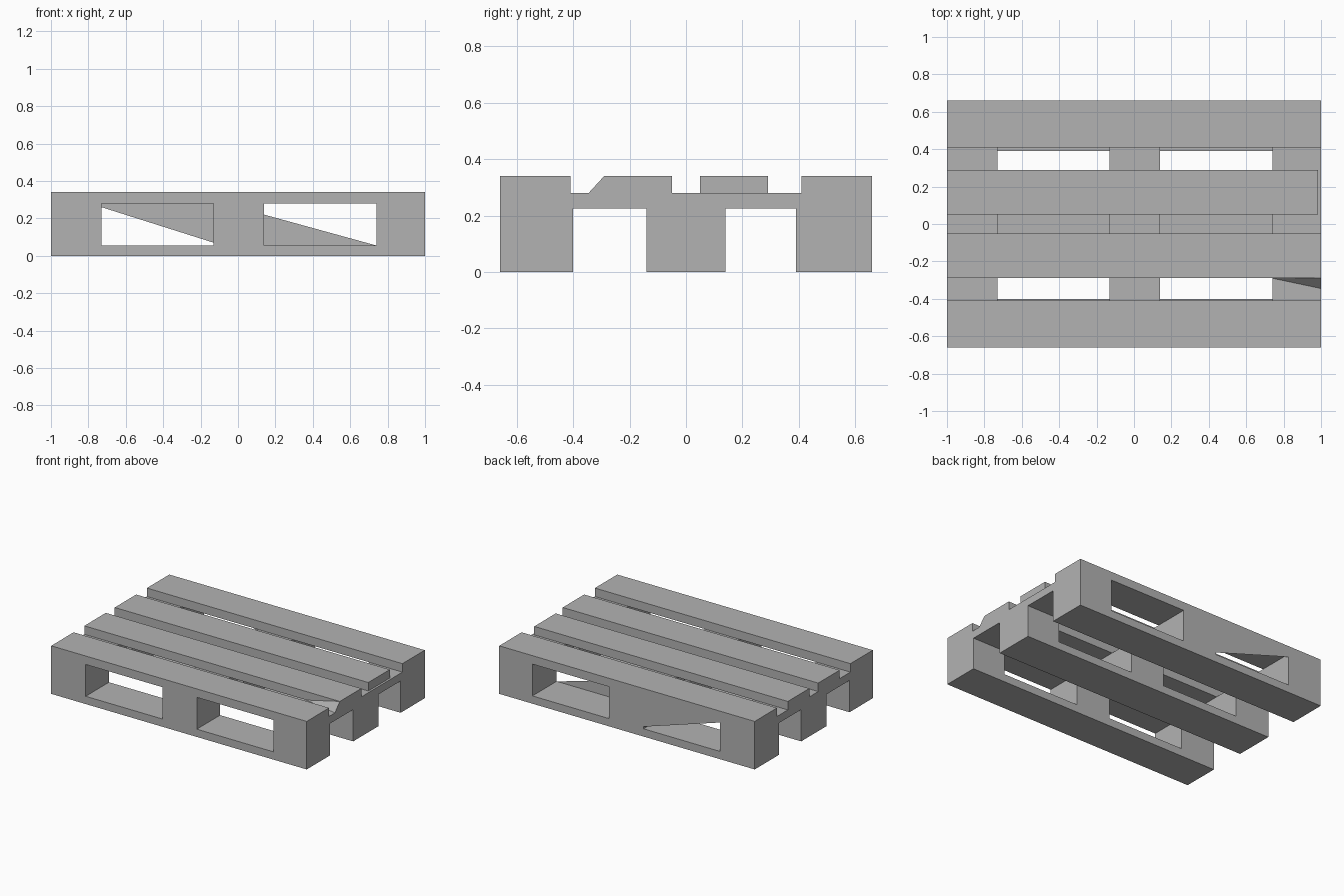
import bpy, bmesh

if "Cube" in bpy.data.objects:
    bpy.data.objects.remove(bpy.data.objects["Cube"])

wood = bpy.data.materials.new("plain grey")
wood.diffuse_color = (0.45, 0.45, 0.45, 1)
wood.use_nodes = True
wood.node_tree.nodes["Principled BSDF"].inputs["Base Color"].default_value = wood.diffuse_color


def finish(bm, name):
    bmesh.ops.remove_doubles(bm, verts=bm.verts, dist=1e-5)
    bmesh.ops.recalc_face_normals(bm, faces=bm.faces)
    mesh = bpy.data.meshes.new(name)
    bm.to_mesh(mesh)
    bm.free()
    mesh.materials.append(wood)
    obj = bpy.data.objects.new(name, mesh)
    bpy.context.collection.objects.link(obj)
    return obj


def solid_from_boxes(name, boxes):
    """Merge boxes into one clean shell, without any hidden inner faces."""
    cuts = [sorted({v for b in boxes for v in b[a]}) for a in range(3)]

    def filled(cell):
        if any(i < 0 or i >= len(c) - 1 for i, c in zip(cell, cuts)):
            return False
        mid = [(c[i] + c[i + 1]) / 2 for i, c in zip(cell, cuts)]
        return any(all(r[0] < m < r[1] for r, m in zip(b, mid)) for b in boxes)

    bm = bmesh.new()
    nx, ny, nz = (len(c) - 1 for c in cuts)
    for cell in [(i, j, k) for i in range(nx) for j in range(ny) for k in range(nz)]:
        if not filled(cell):
            continue
        for a in range(3):
            u, v = (a + 1) % 3, (a + 2) % 3
            for side in (0, 1):
                near = list(cell)
                near[a] += 2 * side - 1
                if filled(near):
                    continue
                quad = []
                for du, dv in ((0, 0), (1, 0), (1, 1), (0, 1)):
                    idx = list(cell)
                    idx[a] += side
                    idx[u] += du
                    idx[v] += dv
                    quad.append(bm.verts.new([cuts[n][idx[n]] for n in range(3)]))
                bm.faces.new(quad if side else quad[::-1])
    return finish(bm, name)


def facets(name, polys):
    bm = bmesh.new()
    for poly in polys:
        bm.faces.new([bm.verts.new(p) for p in poly])
    return finish(bm, name)


block_x = [(-1, -0.73), (-0.13, 0.14), (0.74, 1)]
runner_y = [(-0.66, -0.40), (-0.14, 0.14), (0.39, 0.66)]
boxes = []
# Bottom runners and the blocks standing on them
for y in runner_y:
    boxes.append(((-1, 1), y, (0, 0.055)))
    boxes += [(x, y, (0.055, 0.225)) for x in block_x]
# Cross boards
boxes += [(x, (-0.66, 0.66), (0.225, 0.28)) for x in block_x]
# Top deck boards
for y in [(-0.66, -0.41), (-0.29, -0.05), (0.05, 0.29), (0.41, 0.66)]:
    boxes.append(((-1, 0.985 if y[0] == 0.05 else 1), y, (0.28, 0.34)))
solid_from_boxes("pallet", boxes)

# Thin torn panels half covering the two rear openings
facets("rear_outer_panel", [[(-0.73, 0.66, 0.28), (-0.73, 0.66, 0.26),
                             (-0.13, 0.66, 0.07), (-0.13, 0.66, 0.28)]])
facets("rear_inner_panel", [[(0.14, 0.39, 0.055), (0.74, 0.39, 0.055),
                             (0.14, 0.39, 0.22)]])

# Sloping wedge at the right end of the second deck board
base, foot, top = (1, -0.29, 0.28), (1, -0.345, 0.28), (1, -0.29, 0.34)
tip = (0.74, -0.29, 0.28)
facets("deck_wedge", [[foot, base, top], [foot, top, tip]])
